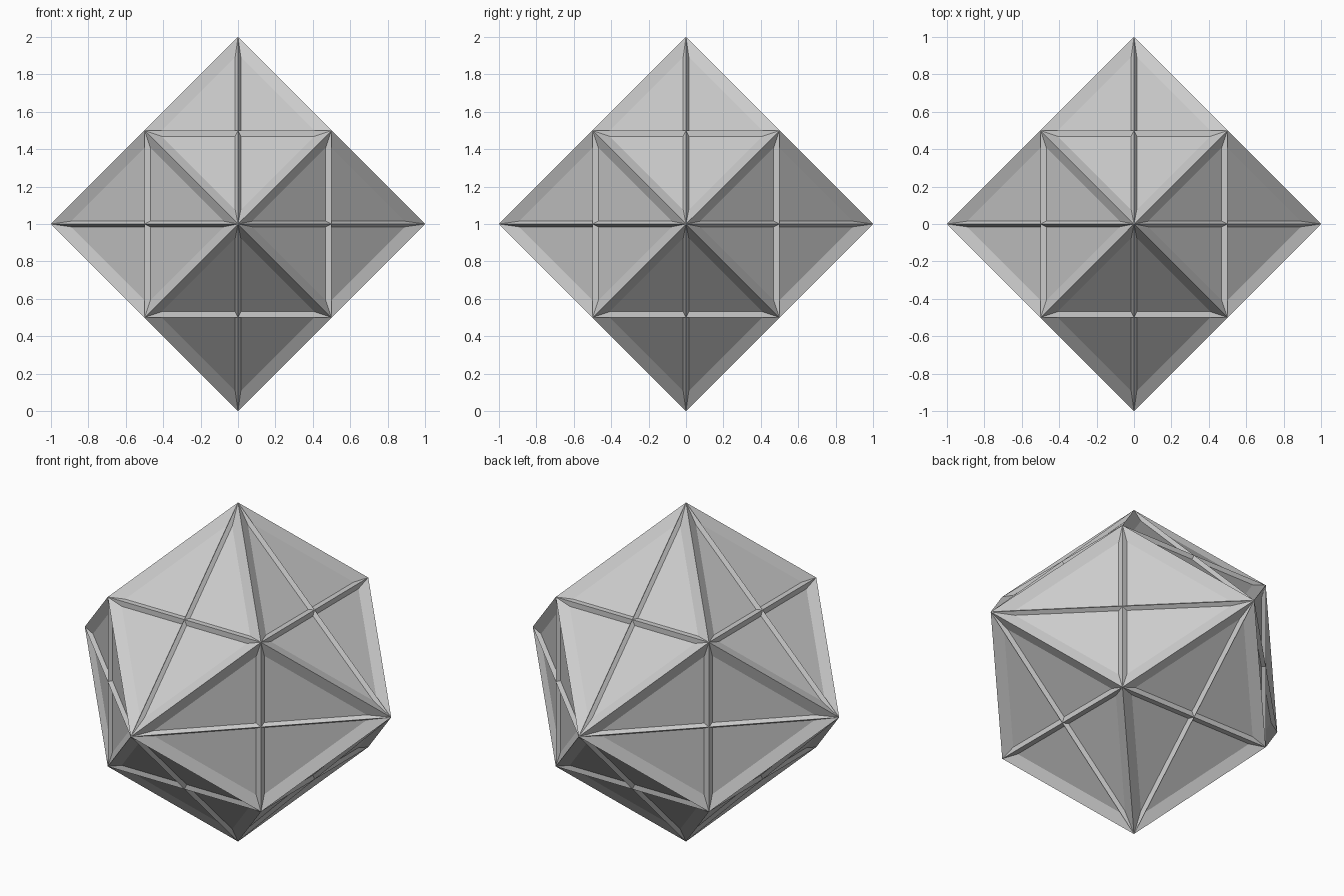
import bpy, bmesh
from itertools import product
from mathutils import Vector

if "Cube" in bpy.data.objects:
    bpy.data.objects.remove(bpy.data.objects["Cube"])

DEPTH = 0.022       # how far the triangular panels sink in
RIM = 0.062         # slope width beside the rhombus edges
SHORT_RIB = 0.022   # slope width beside the short diagonals
LONG_RIB = 0.015    # slope width beside the long diagonals
HALF_LONG, HALF_SHORT = 0.5 ** 0.5, 0.5

AXES = [Vector((1, 0, 0)), Vector((0, 1, 0)), Vector((0, 0, 1))]
LIFT = Vector((0, 0, 1))

# Quarter-rhombus triangle (along long, short diagonals) and its sunken panel
nl, nk = (1 / 3) ** 0.5, (2 / 3) ** 0.5
reach = nk * HALF_SHORT - RIM
outer = [(0, 0), (HALF_LONG, 0), (0, HALF_SHORT)]
inner = [(SHORT_RIB, LONG_RIB),
         ((reach - nk * LONG_RIB) / nl, LONG_RIB),
         (SHORT_RIB, (reach - nl * SHORT_RIB) / nk)]

bm = bmesh.new()


def recessed_triangle(centre, normal, long_dir, short_dir):
    """One sunken panel with three sloping walls."""
    def place(pts, depth):
        return [bm.verts.new(centre + long_dir * a + short_dir * b
                             - normal * depth + LIFT) for a, b in pts]
    rim, floor = place(outer, 0), place(inner, DEPTH)
    faces = [floor]
    for i in range(3):
        j = (i + 1) % 3
        faces.append([rim[i], rim[j], floor[j], floor[i]])
    flip = long_dir.cross(short_dir).dot(normal) < 0
    for f in faces:
        bm.faces.new(f[::-1] if flip else f)


# Twelve rhombic faces, four panels each
for i in range(3):
    a, b, c = AXES[i], AXES[(i + 1) % 3], AXES[(i + 2) % 3]
    for sa, sb in product((1, -1), repeat=2):
        centre = (a * sa + b * sb) / 2
        normal = centre.normalized()
        along = (a * sa - b * sb).normalized()
        for sl, sk in product((1, -1), repeat=2):
            recessed_triangle(centre, normal, along * sl, c * sk)

bmesh.ops.remove_doubles(bm, verts=bm.verts, dist=1e-4)
bmesh.ops.recalc_face_normals(bm, faces=bm.faces)
mesh = bpy.data.meshes.new("ribbed_rhombic_dodecahedron")
bm.to_mesh(mesh)
bm.free()
bpy.context.collection.objects.link(
    bpy.data.objects.new("ribbed_rhombic_dodecahedron", mesh))
